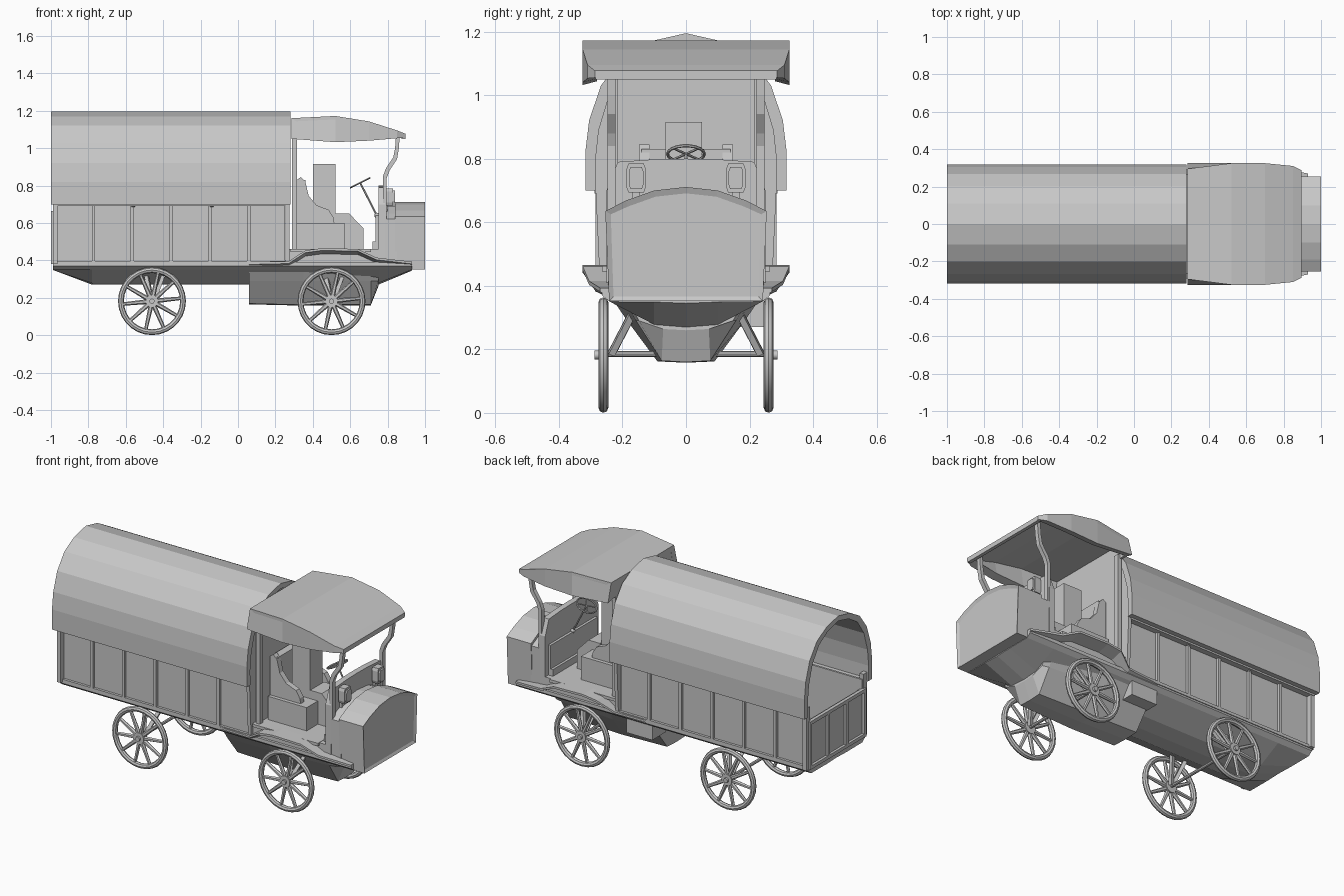
import bpy, bmesh, math
from mathutils import Vector, Matrix

if "Cube" in bpy.data.objects:
    bpy.data.objects.remove(bpy.data.objects["Cube"])

grey = bpy.data.materials.new("plain grey")
grey.diffuse_color = (0.58, 0.58, 0.58, 1)
grey.use_nodes = True
grey.node_tree.nodes["Principled BSDF"].inputs["Base Color"].default_value = grey.diffuse_color


def finish(name, bm, smooth=False):
    bmesh.ops.recalc_face_normals(bm, faces=bm.faces[:])
    me = bpy.data.meshes.new(name)
    bm.to_mesh(me)
    bm.free()
    me.materials.append(grey)
    for p in me.polygons:
        p.use_smooth = smooth
    ob = bpy.data.objects.new(name, me)
    bpy.context.collection.objects.link(ob)
    if smooth:
        bpy.context.view_layer.objects.active = ob
        bpy.ops.object.select_all(action='DESELECT')
        ob.select_set(True)
        bpy.ops.object.shade_smooth_by_angle(angle=math.radians(40))
    return ob


def loft(name, rings):
    bm = bmesh.new()
    vs = [[bm.verts.new(p) for p in r] for r in rings]
    n = len(vs[0])
    for a, b in zip(vs, vs[1:]):
        for i in range(n):
            j = (i + 1) % n
            bm.faces.new((a[i], a[j], b[j], b[i]))
    bm.faces.new(vs[0])
    bm.faces.new(vs[-1])
    return finish(name, bm)


def prism_x(name, pts, x0, x1):
    return loft(name, [[(x, y, z) for y, z in pts] for x in (x0, x1)])


def prism_y(name, pts, y0, y1):
    return loft(name, [[(x, y, z) for x, z in pts] for y in (y0, y1)])


def box(name, x0, x1, y0, y1, z0, z1):
    return prism_x(name, [(y0, z0), (y1, z0), (y1, z1), (y0, z1)], x0, x1)


def mirror(half):
    # half profile from outer point to the centre line, completed to both sides
    return half + [(-y, z) for y, z in reversed(half) if y != 0]


def add_bar(bm, a, b, r1, r2=None, n=8):
    a, b = Vector(a), Vector(b)
    d = b - a
    m = Matrix.Translation((a + b) / 2) @ d.to_track_quat('Z', 'Y').to_matrix().to_4x4()
    bmesh.ops.create_cone(bm, cap_ends=True, segments=n, radius1=r1,
                          radius2=r1 if r2 is None else r2, depth=d.length, matrix=m)


def bar(name, a, b, r, n=8):
    bm = bmesh.new()
    add_bar(bm, a, b, r, None, n)
    return finish(name, bm, n > 6)


def add_ring(bm, m, R, r, N, n):
    g = [[bm.verts.new(m @ Vector(((R + r * math.cos(v)) * math.cos(u),
                                   (R + r * math.cos(v)) * math.sin(u), r * math.sin(v))))
          for v in [k * math.tau / n for k in range(n)]] for u in [k * math.tau / N for k in range(N)]]
    for i in range(N):
        for j in range(n):
            bm.faces.new((g[i][j], g[(i + 1) % N][j], g[(i + 1) % N][(j + 1) % n], g[i][(j + 1) % n]))


# Canvas cover: arched shell, open at the back, closed at the front
outer = [(.316, .70), (.317, .82), (.305, .92), (.268, 1.03), (.20, 1.12), (.11, 1.17), (0, 1.195)]
inner = [(y * .9, z if z < .71 else z - .03) for y, z in outer]
prism_x("canvas_cover", mirror(outer) + mirror(inner)[::-1], -1, .28)
prism_x("cover_front_wall", [(-.27, .39), (.27, .39)] + mirror(inner), .255, .275)
for x in (-.56, -.14):
    rib = [(y * .95, z - .015) for y, z in inner]
    prism_x("cover_rib", mirror(inner) + mirror(rib)[::-1], x - .01, x + .01)

# Cargo box: panels, posts and rails
box("cargo_floor", -.99, .28, -.255, .255, .375, .40)
for s in (-1, 1):
    ya, yb, yc = s * .243, s * .255, s * .27
    box("cargo_side_panel", -.985, .25, ya, yb, .38, .72)
    box("side_top_rail", -.99, .26, yb, s * .288, .69, .715)
    box("side_bottom_rail", -.99, .26, yb, yc, .38, .397)
    for i in range(7):
        x = -.98 + i * .2075
        box("side_post", x - .009, x + .009, yb, yc, .38, .70)
    box("cover_hem_post", -.99, -.965, s * .25, s * .285, .38, .75)

# Tailgate
box("tailgate_panel", -.985, -.97, -.25, .25, .38, .66)
for z in (.38, .645):
    box("tailgate_rail", -1, -.98, -.265, .265, z, z + .02)
for y in (-.255, -.085, .085, .255):
    box("tailgate_post", -1, -.98, y - .01, y + .01, .38, .66)

# Underbody, a shallow boat-shaped bed
rings = []
for x, bz in ((-.99, .352), (-.78, .27), (.75, .27), (.93, .345)):
    half = [(.265, .39), (.265, .37), (.24, .35), (.10, min(bz + .008, .349)), (0, bz)]
    rings.append([(x, y, z) for y, z in mirror(half)])
loft("underbody", rings)

# Engine pan below the cab
rings = []
for x, bz, k in ((.06, .165, 1), (.35, .158, 1), (.71, .16, .85), (.75, .26, .8)):
    half = [(.25 * k, .385), (.185 * k, .29), (.09 * k, bz + .004), (0, bz)]
    rings.append([(x, y, z) for y, z in mirror(half)])
loft("engine_pan", rings)
box("tool_box", .05, .22, .12, .245, .27, .385)

# Cab floor and fenders
box("cab_floor", .26, .76, -.25, .25, .385, .46)
for s in (-1, 1):
    rings = []
    for x, dz, w in ((.06, -.075, .27), (.27, -.07, .285), (.36, -.012, .325), (.45, 0, .325),
                     (.64, -.004, .325), (.74, -.05, .305), (.93, -.072, .27)):
        rings.append([(x, s * .23, .43 + dz), (x, s * w, .453 + dz), (x, s * w, .465 + dz), (x, s * .23, .465 + dz)])
    loft("fender", rings)
box("cab_step", .28, .71, -.265, .265, .445, .462)

# Cab back wall and its posts
box("cab_back_wall", .288, .30, -.235, .235, .40, 1.10)
for s in (-1, 1):
    box("cab_rear_post", .29, .315, s * .215, s * .245, .46, 1.08)

# Cab roof: hollow canopy with deep sides
top = ((.285, 1.16, 1.05, .295, .325), (.52, 1.172, 1.032, .325, .325), (.70, 1.143, 1.04, .325, .325),
       (.85, 1.095, 1.053, .31, .31), (.895, 1.077, 1.055, .287, .287))
loft("roof_top", [[(x, -w, t), (x, w, t), (x, w, t - .018), (x, -w, t - .018)] for x, t, b, w, v in top])
for s in (-1, 1):
    loft("roof_side", [[(x, s * w, t - .001), (x, s * v, b), (x, s * (v - .045), b + .012), (x, s * (w - .03), t - .015)]
                       for x, t, b, w, v in top])
box("roof_front_edge", .875, .895, -.285, .285, 1.05, 1.075)
box("roof_back_edge", .286, .30, -.29, .29, 1.06, 1.155)

# Curved front roof posts
for s in (-1, 1):
    prism_y("front_post", [(.775, .62), (.775, .85), (.79, .89), (.83, .95), (.84, 1.0), (.845, 1.07), (.865, 1.07),
                           (.86, 1.0), (.85, .94), (.81, .88), (.795, .84), (.795, .62)], s * .222, s * .247)

# Seat, backrest and centre boxes
box("seat_base", .315, .57, -.17, .17, .46, .60)
box("seat_back", .315, .36, -.14, .14, .60, .83)
for s in (-1, 1):
    prism_y("seat_arm", [(.315, .60), (.315, .83), (.335, .845), (.36, .82), (.378, .745), (.42, .695),
                         (.485, .67), (.51, .63), (.515, .60)], s * .115, s * .148)
box("centre_box", .40, .52, -.065, .05, .46, .915)
prism_y("pedal_box", [(.52, .46), (.52, .65), (.595, .65), (.672, .57), (.672, .46)], -.065, .065)

# Cowl and hood
prism_x("cowl", mirror([(.25, .38), (.25, .70), (.215, .79), (.10, .798), (0, .80)]), .75, .785)
box("dash_step", .72, .755, -.22, .22, .44, .50)
box("dash_panel", .735, .755, -.22, .22, .50, .64)
prism_x("cowl_base", mirror([(.245, .36), (.248, .62), (.19, .65), (.1, .69), (0, .70)]), .78, .85)
bm = bmesh.new()
arch = mirror([(.242, .352), (.254, .635), (.19, .668), (.10, .70), (0, .711)])
a = bm.faces.new([bm.verts.new((.84, y, z)) for y, z in arch])
ext = bmesh.ops.extrude_face_region(bm, geom=[a])
bmesh.ops.translate(bm, vec=(.16, 0, 0), verts=[v for v in ext['geom'] if isinstance(v, bmesh.types.BMVert)])
bmesh.ops.recalc_face_normals(bm, faces=bm.faces[:])
front = [f for f in bm.faces if f.normal.x > .9]
bmesh.ops.inset_region(bm, faces=front, thickness=.02, depth=-.008)
finish("hood", bm)

# Headlamps
for s in (-1, 1):
    y = s * .157
    bevelled = [(-.03, .71), (-.024, .693), (.024, .693), (.03, .71), (.03, .768), (.024, .785), (-.024, .785), (-.03, .768)]
    prism_x("headlamp", [(y + p, z) for p, z in bevelled], .79, .83)
    prism_x("headlamp_lens", [(y + p * .75, .739 + (z - .739) * .75) for p, z in bevelled], .83, .84)
    box("headlamp_bracket", .78, .80, y - .012, y + .012, .66, .70)

# Steering wheel and column
axis = Vector((.45, 0, -.9)).normalized()
hub = Vector((.653, 0, .815))
rot = axis.to_track_quat('Z', 'Y').to_matrix().to_4x4()
bm = bmesh.new()
m = Matrix.Translation(hub) @ rot
add_ring(bm, m, .058, .005, 18, 6)
for k in range(4):
    t = k * math.pi / 2 + math.pi / 4
    add_bar(bm, hub, m @ Vector((.057 * math.cos(t), .057 * math.sin(t), 0)), .004, None, 6)
add_bar(bm, hub, (.745, 0, .635), .005, None, 6)
bmesh.ops.create_uvsphere(bm, u_segments=8, v_segments=6, radius=.014, matrix=Matrix.Translation((.743, 0, .64)))
finish("steering_wheel", bm, True)

# Wheels with ten tapered spokes, plus axles and braces
for x in (-.46, .50):
    bar("axle", (x, -.285, .185), (x, .285, .185), .009)
    for s in (-1, 1):
        c = Vector((x, s * .26, .182))
        m = Matrix.Translation(c) @ Matrix.Rotation(math.pi / 2, 4, 'X')
        bm = bmesh.new()
        add_ring(bm, m, .166, .0155, 28, 8)
        for k in range(10):
            t = k * math.tau / 10 + .1
            d = Vector((math.cos(t), 0, math.sin(t)))
            add_bar(bm, c + d * .02, c + d * .162, .013, .009, 6)
        add_bar(bm, c - Vector((0, .016, 0)), c + Vector((0, .016, 0)), .034, None, 14)
        add_bar(bm, c, c + Vector((0, s * .028, 0)), .014, None, 10)
        finish("wheel", bm, True)
        bar("axle_brace", (x + .06, s * .165, .32), (x + .01, s * .235, .185), .014, 4)
        bar("axle_brace", (x - .03, s * .165, .32), (x, s * .235, .185), .014, 4)
